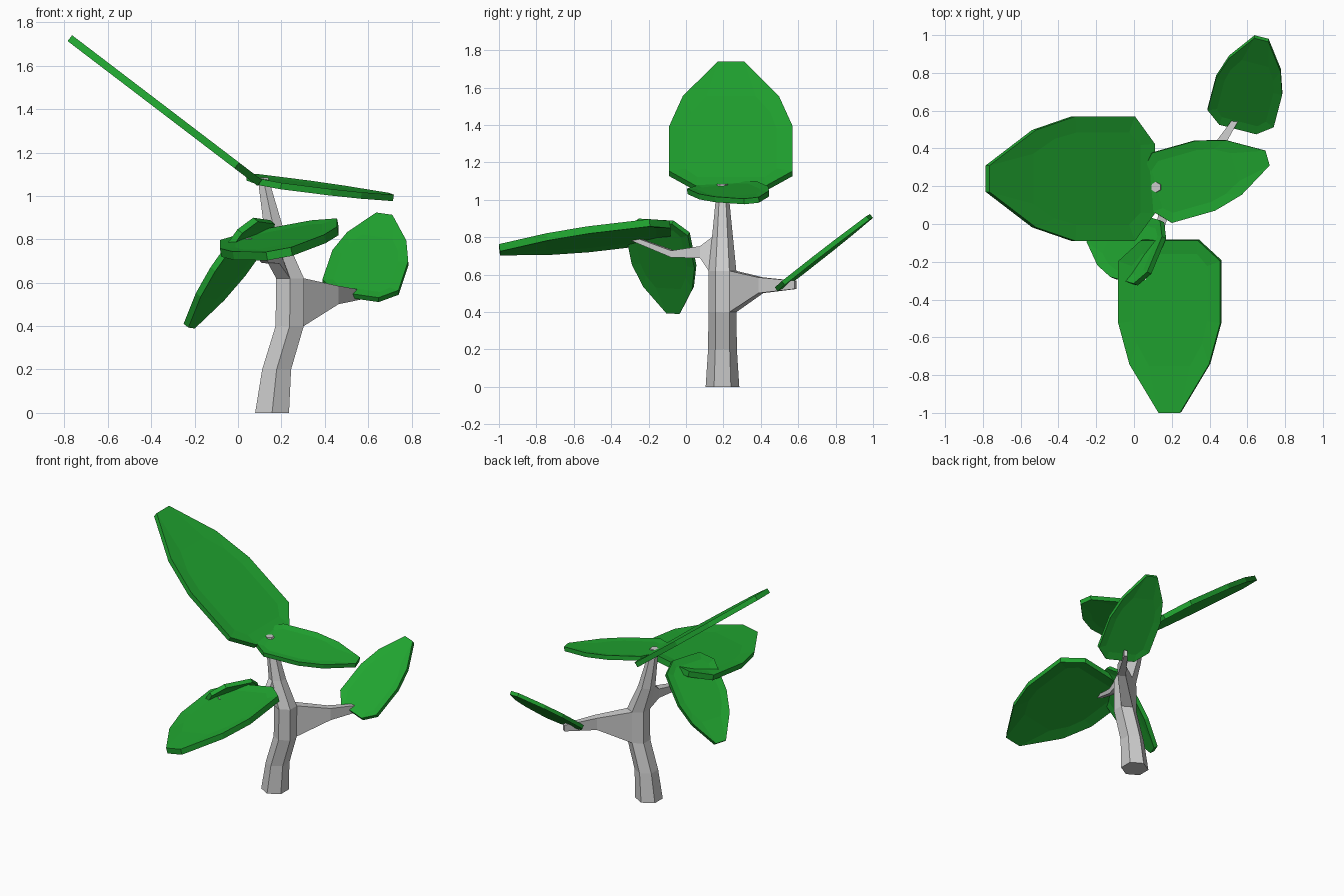
import bpy, bmesh
from math import cos, sin, pi, radians
from mathutils import Vector as V

if "Cube" in bpy.data.objects:
    bpy.data.objects.remove(bpy.data.objects["Cube"])


def finish(bm, name, mat=None):
    bmesh.ops.recalc_face_normals(bm, faces=bm.faces)
    me = bpy.data.meshes.new(name)
    bm.to_mesh(me)
    bm.free()
    ob = bpy.data.objects.new(name, me)
    bpy.context.collection.objects.link(ob)
    if mat:
        me.materials.append(mat)
    return ob


def bridge(bm, a, b):
    n = len(a)
    for i in range(n):
        j = (i + 1) % n
        bm.faces.new((a[i], a[j], b[j], b[i]))


# Trunk with two branches grown out of its side faces
def build_trunk():
    bm = bmesh.new()
    # ring: centre x, height, radius
    profile = [(.157, 0, .09), (.178, .2, .077), (.238, .4, .075),
               (.24, .62, .074), (.175, .8, .056), (.115, 1.085, .028)]
    rings = []
    for x, z, r in profile:
        rings.append([bm.verts.new((x + r * cos(radians(30 + 60 * k)),
                                    .195 + r * sin(radians(30 + 60 * k)), z)) for k in range(6)])
    # (ring, side) -> branch path: centre, half width, half height
    branches = {
        (2, 0): [((.44, .40, .543), .027, .042), ((.56, .585, .545), .012, .022)],
        (3, 3): [((.165, .09, .72), .03, .032), ((.125, -.07, .71), .02, .018),
                 ((.05, -.29, .795), .014, .012)],
    }
    for i in range(5):
        for k in range(6):
            j = (k + 1) % 6
            quad = [rings[i][k], rings[i][j], rings[i + 1][j], rings[i + 1][k]]
            if (i, k) not in branches:
                bm.faces.new(quad)
                continue
            side = quad[1].co - quad[0].co
            side.z = 0
            side.normalize()
            for c, w, h in branches[(i, k)]:
                nxt = [bm.verts.new(V(c) + side * w * sx + V((0, 0, h * sz)))
                       for sx, sz in ((-1, -1), (1, -1), (1, 1), (-1, 1))]
                bridge(bm, quad, nxt)
                quad = nxt
            bm.faces.new(quad)
    bm.faces.new(rings[0])
    bm.faces.new(rings[-1])
    finish(bm, "trunk")


# Leaf outlines: (fraction of length, half width as fraction of width)
OUTER = [(0, .28), (.12, .5), (.48, .5), (.72, .39), (1, .106)]
INNER = [(.08, .27), (.15, .37), (.47, .37), (.6, .32), (.73, .2)]


def build_leaf(name, base, tip, side, thick, mat):
    base, tip, side = V(base), V(tip), V(side)
    axis = tip - base
    normal = axis.cross(side).normalized()
    bm = bmesh.new()

    def loop(outline, offset):
        pts = [(v, u) for v, u in outline] + [(v, -u) for v, u in reversed(outline)]
        return [bm.verts.new(base + axis * v + side * u + normal * offset) for v, u in pts]

    # thick rim with a shallow dished panel on both faces
    edges = []
    for s in (1, -1):
        rim = loop(OUTER, s * thick / 2)
        panel = loop(INNER, s * thick * .27)
        bridge(bm, rim, panel)
        bm.faces.new(panel)
        edges.append(rim)
    bridge(bm, edges[0], edges[1])
    finish(bm, name, mat)


green = bpy.data.materials.new("leaf_green")
green.diffuse_color = (.015, .38, .03, 1)
green.use_nodes = True
green.node_tree.nodes["Principled BSDF"].inputs["Base Color"].default_value = green.diffuse_color

build_trunk()
# name, base centre, tip centre, width vector, thickness
for leaf in [
    ("leaf_top_left", (.10, .24, 1.06), (-.775, .24, 1.727), (0, .66, 0), .034),
    ("leaf_top_right", (.07, .17, 1.075), (.705, .35, .995), (-.105, .37, .04), .03),
    ("leaf_front", (.19, -.085, .84), (.19, -.997, .733), (.54, 0, .1), .04),
    ("leaf_hanging", (.12, -.165, .885), (-.225, -.065, .4), (.14, .335, -.02), .03),
    ("leaf_back_right", (.55, .508, .535), (.675, .982, .908), (.35, -.09, -.05), .026),
]:
    build_leaf(*leaf, green)
